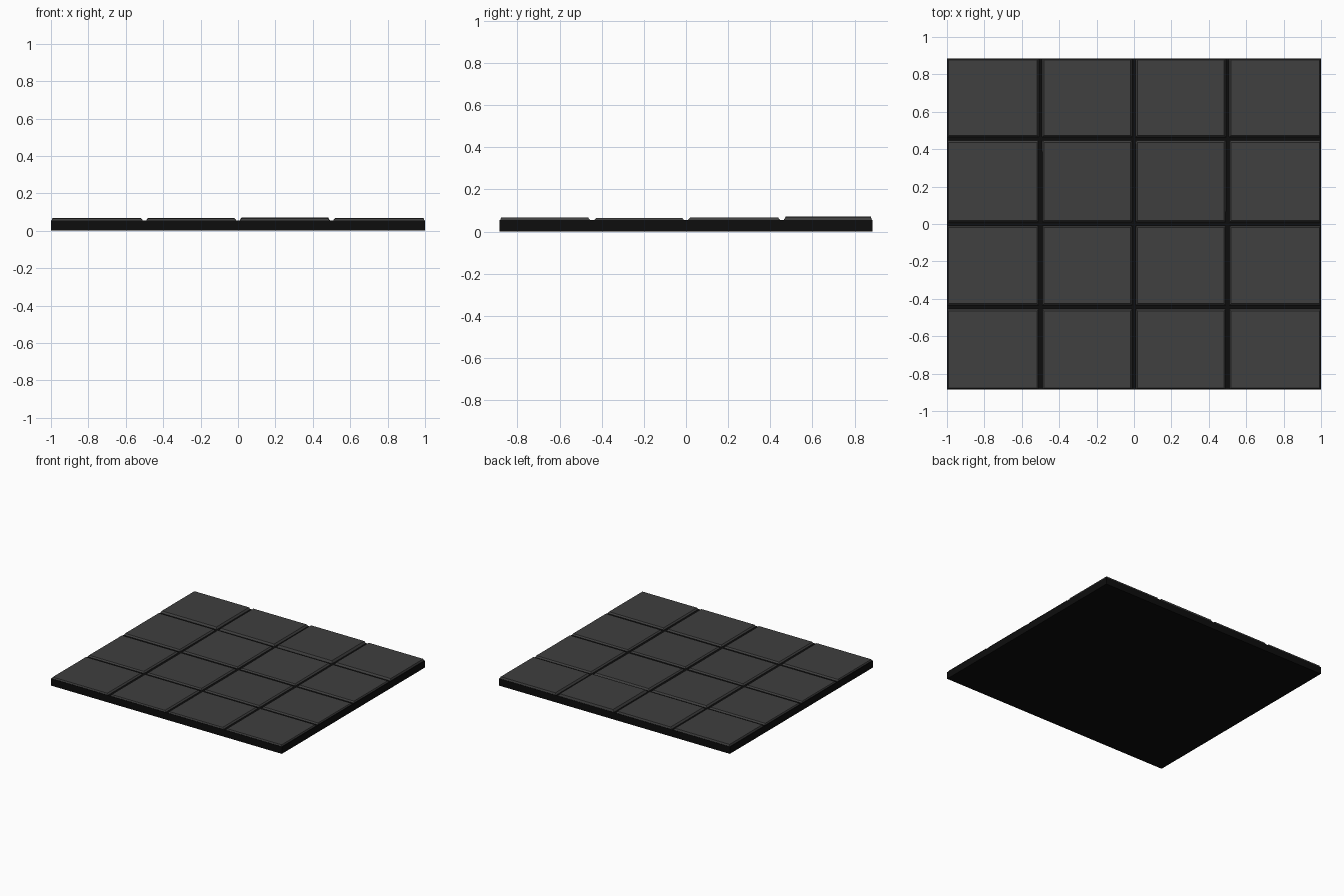
import bpy, bmesh

if "Cube" in bpy.data.objects:
    bpy.data.objects.remove(bpy.data.objects["Cube"])

def material(name, v):
    m = bpy.data.materials.new(name)
    m.diffuse_color = (v, v, v, 1)
    m.use_nodes = True
    m.node_tree.nodes["Principled BSDF"].inputs["Base Color"].default_value = m.diffuse_color
    return m

grout_mat = material("black_grout", 0.004)
tile_mat = material("dark_stone", 0.05)

XS = [-1.0, -0.5, 0.0, 0.5, 1.0]
YS = [-0.885, -0.445, 0.0, 0.455, 0.885]
BASE_TOP = 0.055

def frustum(name, low, high, z0, z1, mat, tilt=(0, 0)):
    """Block from rectangle low to rectangle high; tilt raises the +x / +y top edges."""
    bm = bmesh.new()
    rings = []
    for (x0, x1, y0, y1), z, top in ((low, z0, False), (high, z1, True)):
        ring = []
        for x, y, u, v in ((x0, y0, -1, -1), (x1, y0, 1, -1), (x1, y1, 1, 1), (x0, y1, -1, 1)):
            dz = tilt[0] * u + tilt[1] * v if top else 0
            ring.append(bm.verts.new((x, y, z + dz)))
        rings.append(ring)
    a, b = rings
    bm.faces.new(a[::-1])
    bm.faces.new(b)
    for i in range(4):
        j = (i + 1) % 4
        bm.faces.new((a[i], a[j], b[j], b[i]))
    me = bpy.data.meshes.new(name)
    bm.to_mesh(me)
    bm.free()
    me.materials.append(mat)
    ob = bpy.data.objects.new(name, me)
    bpy.context.collection.objects.link(ob)
    return ob

# base slab
rect = (XS[0], XS[-1], YS[0], YS[-1])
frustum("base_slab", rect, rect, 0, BASE_TOP, grout_mat)

# slightly uneven bevelled tiles
row_height = [0.066, 0.065, 0.066, 0.069]
tilts = {(2, 2): (0.0, 0.002), (1, 2): (-0.001, 0.001)}
for r in range(4):
    for c in range(4):
        def bounds(inner, outer):
            return (XS[c] + (outer if c == 0 else inner),
                    XS[c + 1] - (outer if c == 3 else inner),
                    YS[r] + (outer if r == 0 else inner),
                    YS[r + 1] - (outer if r == 3 else inner))
        height = row_height[r] + (0.003 if (c, r) == (2, 3) else 0)
        frustum(f"tile_{r}_{c}", bounds(0.007, 0.002), bounds(0.019, 0.008),
                BASE_TOP - 0.003, height, tile_mat, tilts.get((c, r), (0, 0)))
